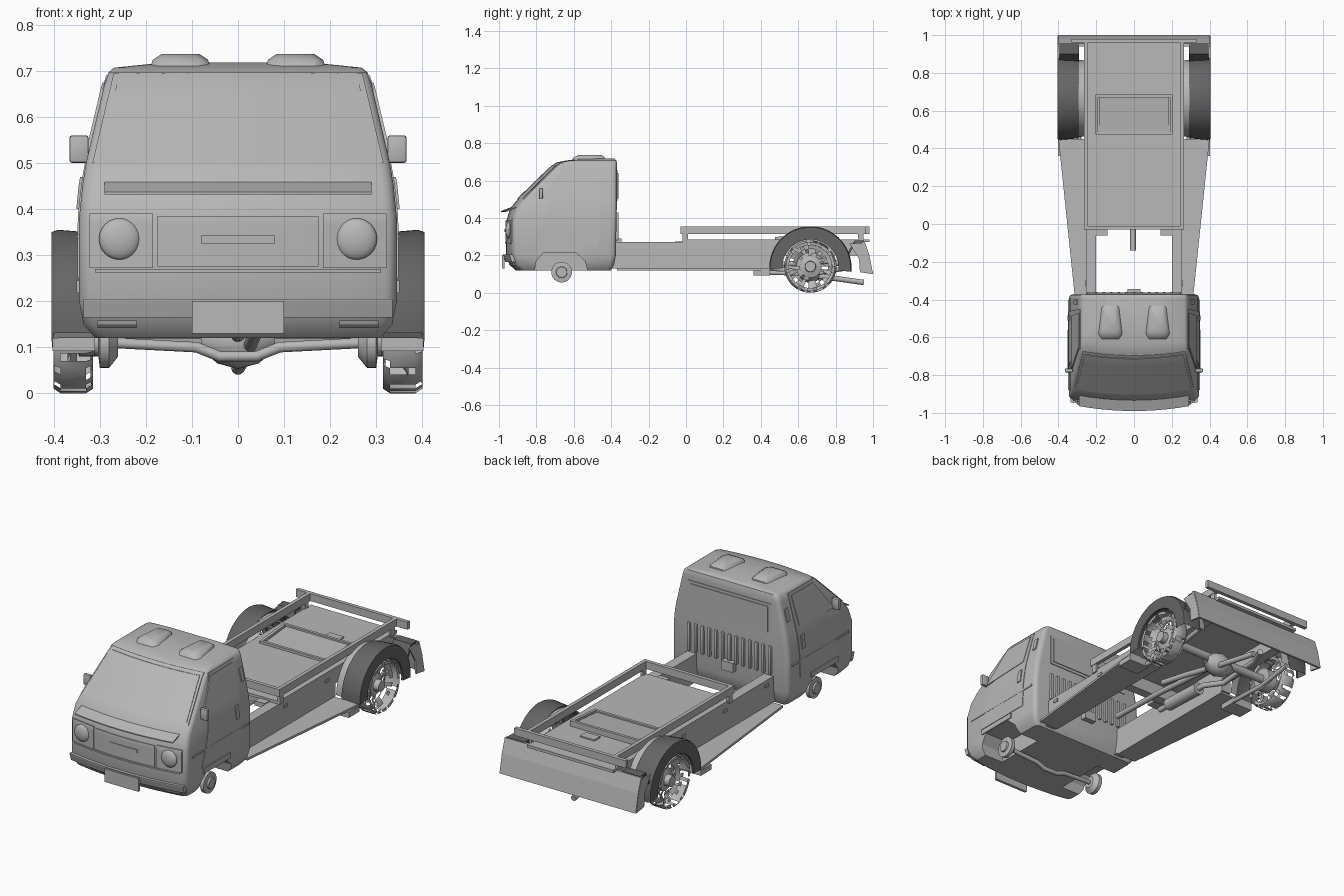
import bpy, bmesh, math, random
from mathutils import Vector

random.seed(4)
if "Cube" in bpy.data.objects:
    bpy.data.objects.remove(bpy.data.objects["Cube"])


def material(name, v):
    m = bpy.data.materials.new(name)
    m.use_nodes = True
    m.diffuse_color = (v, v, v, 1)
    m.node_tree.nodes["Principled BSDF"].inputs["Base Color"].default_value = (v, v, v, 1)
    return m


GREY = material("body grey", 0.48)
DARK = material("arch dark grey", 0.13)


def finish(name, bm, mat=GREY, smooth=True):
    bmesh.ops.recalc_face_normals(bm, faces=bm.faces)
    me = bpy.data.meshes.new(name)
    bm.to_mesh(me)
    bm.free()
    me.materials.append(mat)
    ob = bpy.data.objects.new(name, me)
    bpy.context.collection.objects.link(ob)
    if smooth:
        bpy.ops.object.select_all(action='DESELECT')
        ob.select_set(True)
        bpy.context.view_layer.objects.active = ob
        bpy.ops.object.shade_smooth_by_angle(angle=math.radians(35))
    return ob


def box(name, x, y, z, bevel=0.0):
    bm = bmesh.new()
    bmesh.ops.create_cube(bm, size=1)
    for v in bm.verts:
        for i, (a, b) in enumerate((x, y, z)):
            v.co[i] = a + (b - a) * (v.co[i] + 0.5)
    if bevel:
        bmesh.ops.bevel(bm, geom=bm.edges[:], offset=bevel, segments=2, affect='EDGES', profile=0.5)
    return finish(name, bm, GREY, bevel > 0)


def prism(name, pts, lo, hi, axis=0, mat=GREY):
    # Extrude a flat outline along x (outline in y,z) or along z (outline in x,y)
    bm = bmesh.new()
    place = (lambda p, d: (d, *p)) if axis == 0 else (lambda p, d: (*p, d))
    a = [bm.verts.new(place(p, lo)) for p in pts]
    b = [bm.verts.new(place(p, hi)) for p in pts]
    bm.faces.new(a)
    bm.faces.new(b)
    for i in range(len(pts)):
        j = (i + 1) % len(pts)
        bm.faces.new((a[i], a[j], b[j], b[i]))
    return finish(name, bm, mat, False)


def lathe_x(name, profile, y, z, sides=32, start=0, sweep=360, mat=GREY, keep=1.0):
    # Spin an (x, radius) profile about a crosswise axis
    bm = bmesh.new()
    full = sweep == 360
    rows = []
    for i in range(sides if full else sides + 1):
        t = math.radians(start + sweep * i / sides)
        rows.append([bm.verts.new((x, y + r * math.cos(t), z + r * math.sin(t))) for x, r in profile])
    for i in range(sides):
        p, q = rows[i], rows[(i + 1) % len(rows)]
        for k in range(len(profile) - 1):
            if random.random() < keep:
                bm.faces.new((p[k], p[k + 1], q[k + 1], q[k]))
    bmesh.ops.remove_doubles(bm, verts=bm.verts, dist=0.0001)
    return finish(name, bm, mat)


def tube(name, pts, r):
    cu = bpy.data.curves.new(name, 'CURVE')
    cu.dimensions = '3D'
    cu.bevel_depth, cu.bevel_resolution, cu.use_fill_caps = r, 3, True
    sp = cu.splines.new('POLY')
    sp.points.add(len(pts) - 1)
    for p, c in zip(sp.points, pts):
        p.co = (*c, 1)
    cu.materials.append(GREY)
    ob = bpy.data.objects.new(name, cu)
    bpy.context.collection.objects.link(ob)
    return ob


# Cab shell: stacked rounded sections (z, front y, rear y, half width)
LEVELS = [(.12, -.91, -.40, .31), (.15, -.945, -.385, .335), (.20, -.962, -.375, .345),
          (.38, -.962, -.372, .345), (.45, -.94, -.37, .338), (.50, -.90, -.37, .33),
          (.67, -.725, -.37, .29), (.697, -.69, -.37, .281), (.707, -.64, -.372, .268),
          (.718, -.56, -.385, .16)]
BOW = 0.035


def level(z):
    for a, b in zip(LEVELS, LEVELS[1:]):
        if z <= b[0]:
            t = (z - a[0]) / (b[0] - a[0])
            return [p + (q - p) * t for p, q in zip(a, b)]
    return LEVELS[-1]


def front(x, z, off=0):
    return Vector((x, level(z)[1] + BOW * (x / .34) ** 2 - off, z))


def side(s):
    return lambda y, z, off=0: Vector((s * (level(z)[3] + off), y, z))


def rear(x, z, off=0):
    return Vector((x, level(z)[2] + off, z))


def lid(x, t, off=0):
    return Vector((x, -.905 - .085 * t + BOW * (x / .34) ** 2, .467 - .032 * t + off))


def section(z, yf, yr, hw, r=.025):
    pts = []
    for sx, sy, t0 in ((1, -1, 270), (1, 1, 0), (-1, 1, 90), (-1, -1, 180)):
        for k in range(5):
            t = math.radians(t0 + 22.5 * k)
            cy = yf + r if sy < 0 else yr - r
            pts.append([sx * (hw - r) + r * math.cos(t), cy + r * math.sin(t)])
    pts += [[(hw - r) * (-1 + k / 4), yf] for k in range(1, 8)]
    return [(x, y + BOW * (x / .34) ** 2 * (yr - y) / (yr - yf), z) for x, y in pts]


bm = bmesh.new()
rings = [[bm.verts.new(p) for p in section(*lv)] for lv in LEVELS]
for a, b in zip(rings, rings[1:]):
    for i in range(len(a)):
        j = (i + 1) % len(a)
        bm.faces.new((a[i], a[j], b[j], b[i]))
bm.faces.new(rings[0])
bm.faces.new(rings[-1])
cab = finish("cab_shell", bm)
for s in (-1, 1):
    cut = prism("arch_cutter", [(-.82, .05), (-.80, .17), (-.76, .215), (-.59, .215),
                                (-.54, .17), (-.51, .05)], s * .2, s * .5)
    cut.hide_render = cut.hide_viewport = True
    mod = cab.modifiers.new("wheel_opening", 'BOOLEAN')
    mod.object, mod.solver = cut, 'EXACT'


def patch(name, corners, surf, off=.005, n=10):
    # Thin plate that follows a surface; corners run around the outline
    bm = bmesh.new()
    a, b, c, d = (Vector(p) for p in corners)
    grids = []
    for o in (off, -.004):
        grids.append([[bm.verts.new(surf(*a.lerp(b, i / n).lerp(d.lerp(c, i / n), j / n), o))
                       for i in range(n + 1)] for j in range(n + 1)])
    for g in grids:
        for j in range(n):
            for i in range(n):
                bm.faces.new((g[j][i], g[j][i + 1], g[j + 1][i + 1], g[j + 1][i]))
    g, h = grids
    for i in range(n):
        for p, q in (((0, i), (0, i + 1)), ((n, i), (n, i + 1)), ((i, 0), (i + 1, 0)), ((i, n), (i + 1, n))):
            bm.faces.new([m[k][l] for m, (k, l) in ((g, p), (g, q), (h, q), (h, p))])
    return finish(name, bm)


def rect(u, z0, z1, u1=None):
    u0, u1 = (-u, u) if u1 is None else (u, u1)
    return [(u0, z0), (u1, z0), (u1, z1), (u0, z1)]


# Front panels
patch("windshield_seal", [(-.316, .50), (.316, .50), (.27, .695), (-.27, .695)], front, .003)
patch("windshield", [(-.304, .506), (.304, .506), (.26, .683), (-.26, .683)], front, .006)
patch("grille_panel", rect(.175, .275, .385), front, .004)
patch("grille_bar", rect(.08, .325, .342), front, .008)
patch("lower_trim", rect(.31, .262, .27), front, .006)
patch("front_lid", rect(.29, 0, 1), lid, .002)
patch("front_bumper", rect(.335, .165, .205), front, .016)
box("number_plate", (-.10, .10), (-.985, -.97), (.13, .20))

# Rear wall of the cab
patch("rear_window_seal", rect(.245, .49, .655), rear, .004)
patch("rear_window", rect(.23, .505, .64), rear, .008)
for i in range(13):
    x = -.24 + .04 * i
    box("rear_wall_rib", (x - .008, x + .008), (-.38, -.36), (.28, .43), .004)
box("engine_cover", (-.035, .035), (-.375, -.345), (.24, .29))

for s in (-1, 1):
    skin = side(s)
    # Doors, glass and mirrors
    patch("door_panel", [(-.80, .25), (-.47, .25), (-.45, .69), (-.66, .69)], skin, .003)
    patch("door_glass", [(-.775, .505), (-.485, .52), (-.47, .675), (-.655, .675)], skin, .006)
    patch("door_handle", rect(-.51, .40, .47, -.485), skin, .008)
    patch("pillar_vent", rect(-.425, .565, .63, -.40), skin, .006)
    patch("side_trim", rect(-.88, .335, .345, -.40), skin, .004)
    patch("wheel_flare", rect(-.79, .218, .245, -.56), skin, .006)
    box("mirror", sorted((s * .324, s * .366)), (-.785, -.765), (.50, .56), .006)
    tube("mirror_arm", [(s * .31, -.78, .50), (s * .34, -.775, .535)], .005)
    # Headlights and lower lamps
    patch("headlight_frame", rect(s * .185, .272, .39, s * .322), front, .006)
    lamp = bmesh.new()
    bmesh.ops.create_uvsphere(lamp, u_segments=24, v_segments=12, radius=.045)
    for v in lamp.verts:
        v.co = Vector((s * .257, -.948, .335)) + Vector((v.co.x, v.co.y * .4, v.co.z))
    finish("headlight", lamp)
    patch("lower_lamp", rect(s * .22, .142, .158, s * .305), front, .008)
    # Roof scoops: domed, wide at the front and narrow at the rear
    bm = bmesh.new()
    for y0, y1, w0, w1, z in ((-.615, -.43, .068, .05, .70), (-.60, -.435, .06, .044, .724), (-.575, -.45, .042, .032, .736)):
        for k in (-1, 1):
            for y, w in ((y0, .7 * w0), (y0 + .025, w0), (y1 - .01, w1), (y1, .8 * w1)):
                bm.verts.new((s * .125 + k * w, y, z))
    bmesh.ops.convex_hull(bm, input=bm.verts[:])
    finish("roof_scoop", bm)
    # Front hub
    lathe_x("front_hub", [(s * x, r) for x, r in ((.26, 0), (.26, .03), (.28, .055), (.30, .055), (.303, .03), (.312, .028), (.312, 0))], -.665, .11)
    # Chassis rail, running board and upper bed rail
    box("chassis_rail", sorted((s * .20, s * .255)), (-.40, .46), (.13, .27))
    box("rear_chassis_rail", sorted((s * .20, s * .255)), (.46, .95), (.20, .27))
    prism("running_board", [(s * .2, -.37), (s * .315, -.37), (s * .40, .45), (s * .2, .45)], .12, .132, 2)
    box("bed_rail", sorted((s * .245, s * .265)), (-.03, .97), (.315, .355))
    for y in (-.02, .92):
        box("bed_rail_post", sorted((s * .248, s * .262)), (y, y + .03), (.27, .32))
    for y in (-.33, .02, .37):
        box("rail_marker", sorted((s * .25, s * .26)), (y, y + .03), (.235, .25))
    box("bed_stub", sorted((s * .14, s * .20)), (-.06, -.01), (.25, .275))
    # Inner wheelhouse, outer arch with its rear infill, and broken rear wheel
    lathe_x("wheelhouse", [(s * .255, .20), (s * .30, .205)], .665, .135, 28, 0, 180)
    lathe_x("rear_arch", [(s * x, r) for x, r in ((.295, .212), (.39, .22), (.405, .215), (.405, .15), (.395, .15))],
            .665, .135, 28, -6, 188, DARK)
    prism("arch_infill", [(.86, .205), (.90, .278), (.952, .278), (.952, .268), (.905, .268), (.87, .20)],
          *sorted((s * .29, s * .394)), mat=DARK)
    lathe_x("rear_tyre", [(s * x, r) for x, r in ((.32, .115), (.315, .13), (.33, .14), (.385, .14), (.40, .13), (.398, .115))],
            .665, .14, 48, keep=.72)
    lathe_x("rear_rim", [(s * x, r) for x, r in ((.37, .115), (.365, .095), (.35, .075), (.355, .055))], .665, .14, 30, keep=.6)
    lathe_x("rear_hub", [(s * x, r) for x, r in ((.29, 0), (.29, .06), (.345, .06), (.355, .03), (.385, .028), (.385, 0))], .665, .14)
    tube("leaf_spring", [(s * .29, .36, .11), (s * .29, .52, .105), (s * .29, .665, .10), (s * .29, .86, .13)], .012)
    box("jack_point", sorted((s * .28, s * .403)), (.36, .45), (.092, .12))
    # Side return of the rear skirt
    prism("skirt_end", [(.875, .262), (.95, .265), (.975, .2), (.995, .10), (.93, .11), (.925, .18)],
          *sorted((s * .395, s * .404)))

# Bed floor, cross bars and hatch
box("bed_floor", (-.255, .255), (-.02, .98), (.27, .285))
box("front_cross_bar", (-.265, .265), (-.03, -.01), (.315, .355))
box("rear_cross_bar", (-.33, .33), (.96, .98), (.315, .355))
prism("hatch_lid", [(.49, .28), (.49, .29), (.67, .306), (.67, .28)], -.185, .185)
box("hatch_front_frame", (-.205, .205), (.475, .49), (.285, .298))
box("hatch_rear_frame", (-.205, .205), (.67, .685), (.285, .315))
for s in (-1, 1):
    prism("hatch_side_frame", [(.475, .28), (.475, .298), (.685, .315), (.685, .28)], *sorted((s * .19, s * .205)))
box("filler_plate", (.01, .095), (.71, .76), (.285, .292))

# Rear skirt
prism("rear_skirt", [(.94, .275), (.955, .275), (.98, .20), (1.0, .10), (.988, .10), (.968, .20), (.946, .264), (.94, .264)],
      -.403, .403)

# Underbody: axles, differential, shaft, exhaust
tube("rear_axle", [(-.30, .665, .14), (.30, .665, .14)], .022)
lathe_x("differential", [(-.08, .02), (-.045, .05), (0, .062), (.045, .05), (.08, .02)], .665, .115)
tube("prop_shaft", [(-.005, -.14, .17), (-.005, .2, .16), (0, .62, .125)], .015)
tube("tail_pipe", [(.06, .30, .15), (.04, .45, .135), (.02, .70, .09), (0, .95, .055)], .015)
tube("exhaust_pipe", [(-.13, .05, .17), (-.13, .40, .16), (-.18, .50, .15), (-.18, .74, .17), (-.12, .86, .15)], .015)
tube("silencer", [(-.13, .12, .17), (-.13, .36, .16)], .033)
tube("front_beam", [(-.28, -.665, .11), (-.09, -.665, .10), (-.04, -.665, .08), (.04, -.665, .08),
                    (.09, -.665, .10), (.28, -.665, .11)], .012)
box("under_cross_member", (-.21, .21), (.06, .11), (.20, .27))
